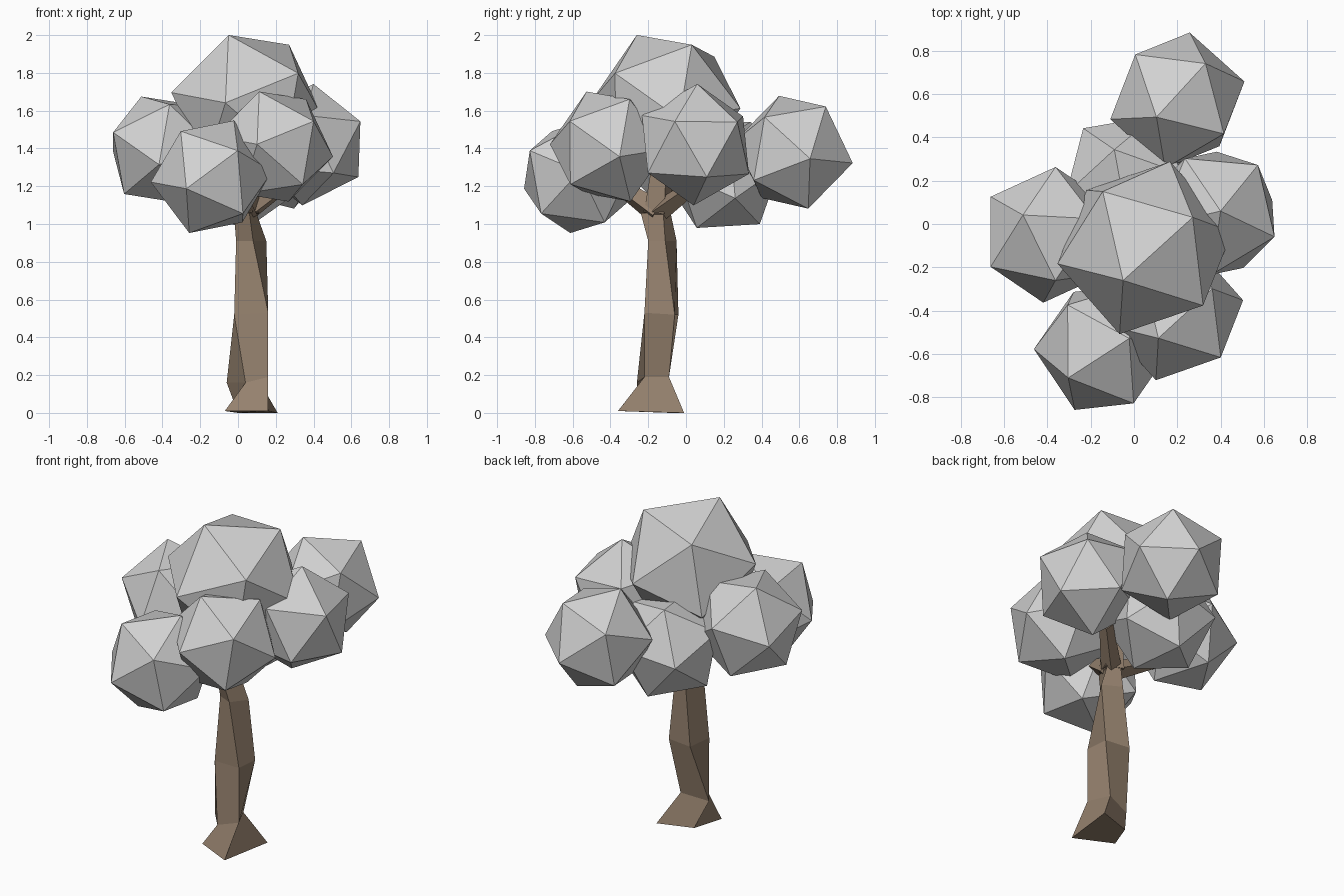
import bpy
import bmesh
from mathutils import Matrix, Vector

default_cube = bpy.data.objects.get("Cube")
if default_cube:
    bpy.data.objects.remove(default_cube, do_unlink=True)


def make_material(name, colour):
    material = bpy.data.materials.new(name)
    material.use_nodes = True
    material.diffuse_color = colour
    material.node_tree.nodes["Principled BSDF"].inputs["Base Color"].default_value = colour
    return material


foliage_grey = make_material("foliage grey", (0.64, 0.64, 0.64, 1))
bark_brown = make_material("bark brown", (0.30, 0.22, 0.155, 1))


def finish(name, bm, material):
    """Turn a bmesh into a flat shaded object with one material."""
    bmesh.ops.recalc_face_normals(bm, faces=bm.faces)
    mesh = bpy.data.meshes.new(name)
    bm.to_mesh(mesh)
    bm.free()
    mesh.materials.append(material)
    obj = bpy.data.objects.new(name, mesh)
    bpy.context.collection.objects.link(obj)
    return obj


def frame(pole, side):
    """Rotation with z along pole and x leaning toward side."""
    z = Vector(pole).normalized()
    y = z.cross(Vector(side)).normalized()
    return Matrix((y.cross(z), y, z)).transposed()


def leaf_clump(name, centre, radius, corner, next_corner):
    """Twenty sided ball, turned so two neighbouring corners point as given."""
    bm = bmesh.new()
    bmesh.ops.create_icosphere(bm, subdivisions=1, radius=radius)
    top = max(bm.verts, key=lambda v: v.co.z)
    neighbour = top.link_edges[0].other_vert(top)
    start = frame(top.co, neighbour.co)
    centre = Vector(centre)
    end = frame(Vector(corner) - centre, Vector(next_corner) - centre)
    turn = (end @ start.transposed()).to_4x4()
    bmesh.ops.transform(bm, matrix=Matrix.Translation(centre) @ turn, verts=bm.verts)
    return finish(name, bm, foliage_grey)


def loft(name, rings):
    """Skin a stack of equal rings and cap both ends."""
    bm = bmesh.new()
    loops = [[bm.verts.new(p) for p in ring] for ring in rings]
    count = len(loops[0])
    for low, high in zip(loops, loops[1:]):
        for i in range(count):
            j = (i + 1) % count
            bm.faces.new((low[i], low[j], high[j], high[i]))
    bm.faces.new(loops[0][::-1])
    bm.faces.new(loops[-1])
    return finish(name, bm, bark_brown)


def branch(name, start, end, thick, thin):
    """Tapered four sided limb."""
    start, end = Vector(start), Vector(end)
    turn = frame(end - start, (0.3, 0.2, 1))
    corners = [Vector(c) for c in ((1, 0, 0), (0, 1, 0), (-1, 0, 0), (0, -1, 0))]
    loft(name, [[p + turn @ (c * r) for c in corners]
                for p, r in ((start, thick), (end, thin))])


# Foliage: one large crown clump and six smaller ones
SMALL = 0.323
leaf_clump("crown_clump", (0.05, -0.11, 1.627), 0.415, (-0.05, -0.26, 2), (0.27, 0.03, 1.95))
leaf_clump("right_clump", (-0.39, -0.05, 1.39), SMALL, (-0.51, 0.04, 1.67), (-0.66, -0.2, 1.48))
leaf_clump("front_clump", (-0.14, -0.57, 1.25), SMALL, (0, -0.83, 1.39), (-0.27, -0.86, 1.19))
leaf_clump("front_left_clump", (0.19, -0.41, 1.41), SMALL, (0.11, -0.53, 1.71), (0.1, -0.72, 1.43))
leaf_clump("left_clump", (0.37, 0.05, 1.42), SMALL, (0.4, 0.06, 1.75), (0.65, -0.06, 1.54))
leaf_clump("back_clump", (0.2, 0.57, 1.38), SMALL, (0.1, 0.49, 1.69), (0.33, 0.74, 1.62))
leaf_clump("low_back_clump", (-0.02, 0.2, 1.26), SMALL, (-0.01, 0.39, 1), (0.05, 0.06, 0.98))

# Trunk: four sided, flared at the foot and slightly twisted
loft("trunk", [
    [(-0.07, -0.25, 0.01), (0.16, -0.36, 0.01), (0.21, -0.01, 0), (0, -0.08, 0)],
    [(0.04, -0.26, 0.16), (0.16, -0.22, 0.19), (0.1, -0.09, 0.19), (-0.06, -0.14, 0.16)],
    [(-0.02, -0.2, 0.52), (0.16, -0.22, 0.53), (0.16, -0.06, 0.52), (0, -0.04, 0.52)],
    [(-0.01, -0.16, 0.91), (0.08, -0.2, 0.91), (0.15, -0.11, 0.91), (0.04, -0.05, 0.91)],
    [(-0.02, -0.18, 1.04), (0.06, -0.24, 1.06), (0.1, -0.12, 1.05), (0.03, -0.08, 1.05)],
])

# Limbs reaching into the clumps
fork = (0.04, -0.15, 1.06)
branch("upper_branch", fork, (0.06, -0.12, 1.4), 0.08, 0.05)
branch("front_branch", fork, (-0.02, -0.38, 1.22), 0.07, 0.04)
branch("left_branch", fork, (0.24, 0.04, 1.2), 0.06, 0.04)
branch("right_branch", fork, (-0.26, -0.08, 1.2), 0.06, 0.03)
